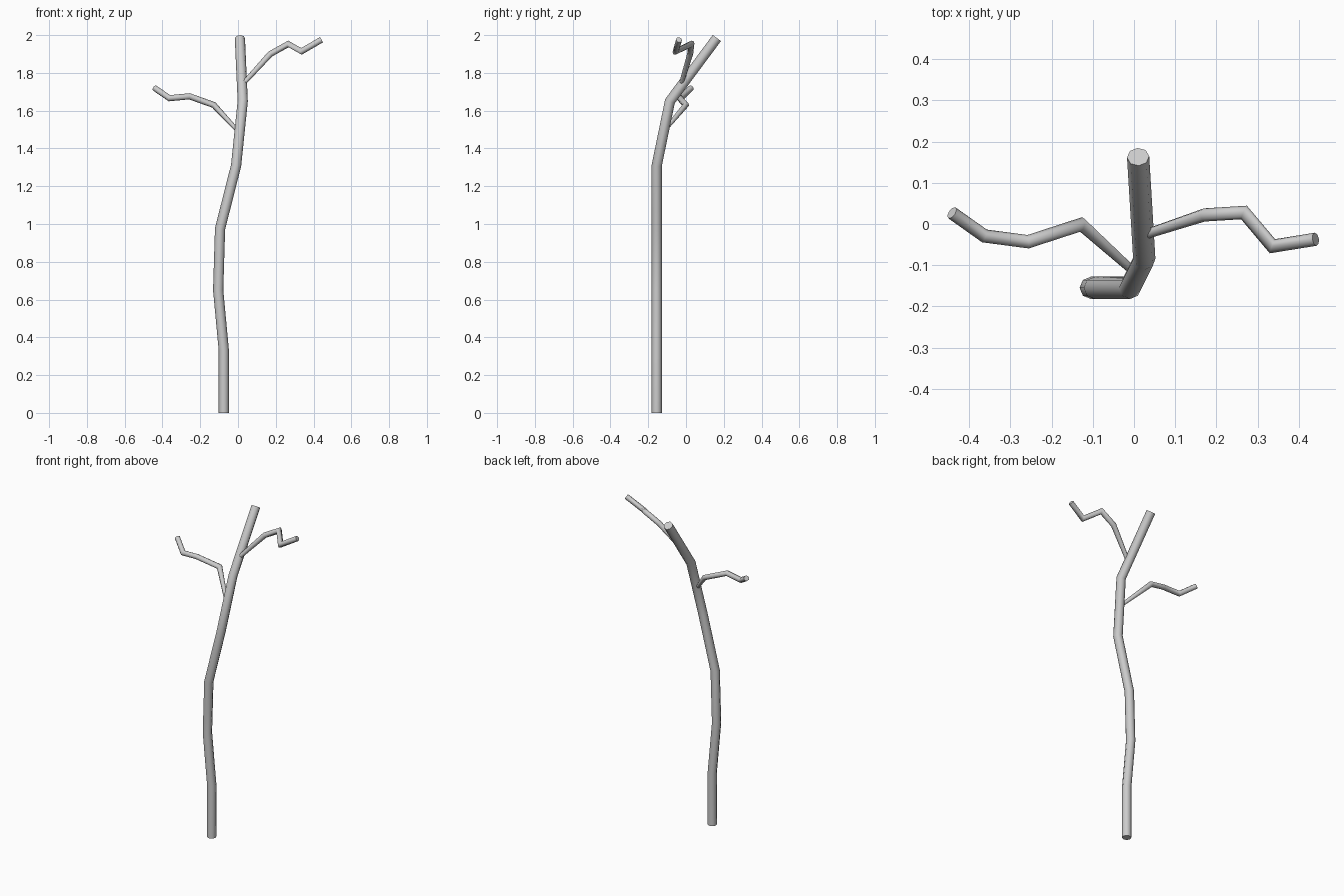
import bpy, bmesh, math
from mathutils import Vector

if "Cube" in bpy.data.objects:
    bpy.data.objects.remove(bpy.data.objects["Cube"])


def tube(name, points, radius, start_scale=1.0, sides=8):
    """Mitred tube of constant width swept along a polyline, capped at both ends."""
    pts = [Vector(p) for p in points]
    dirs = [(b - a).normalized() for a, b in zip(pts, pts[1:])]
    # First ring, square to the first segment
    u = Vector((0, 1, 0)).cross(dirs[0]).normalized()
    w = dirs[0].cross(u)
    angles = [2 * math.pi * i / sides for i in range(sides)]
    ring = [pts[0] + radius * (math.cos(a) * u + math.sin(a) * w) for a in angles]
    bm = bmesh.new()
    rows = [[bm.verts.new(pts[0] + (c - pts[0]) * start_scale) for c in ring]]
    # Slide each ring along its segment onto the next mitre plane
    for i, d in enumerate(dirs):
        p = pts[i + 1]
        n = (d + dirs[i + 1]).normalized() if i + 1 < len(dirs) else d
        ring = [c + d * ((p - c).dot(n) / d.dot(n)) for c in ring]
        rows.append([bm.verts.new(c) for c in ring])
    for a, b in zip(rows, rows[1:]):
        for k in range(sides):
            j = (k + 1) % sides
            bm.faces.new((a[k], a[j], b[j], b[k])).smooth = True
    for row in (rows[0], rows[-1]):
        bm.faces.new(row)
        for k, v in enumerate(row):
            bm.edges.get((v, row[(k + 1) % sides])).smooth = False
    bmesh.ops.recalc_face_normals(bm, faces=bm.faces)
    mesh = bpy.data.meshes.new(name)
    bm.to_mesh(mesh)
    bm.free()
    obj = bpy.data.objects.new(name, mesh)
    bpy.context.collection.objects.link(obj)
    return obj


# Main stem
tube("trunk", [(-0.075, -0.155, 0), (-0.075, -0.155, 0.33), (-0.105, -0.155, 0.65),
               (-0.095, -0.155, 0.975), (-0.01, -0.155, 1.31),
               (0.025, -0.085, 1.65), (0.01, 0.163, 1.984)], 0.027)

# Side branches, slimmer where they leave the stem
tube("left_branch", [(0.002, -0.118, 1.49), (-0.128, -0.001, 1.63), (-0.257, -0.043, 1.676),
                     (-0.363, -0.029, 1.666), (-0.442, 0.027, 1.72)], 0.016, 0.65)
tube("right_branch", [(0.025, -0.026, 1.74), (0.171, 0.022, 1.90), (0.267, 0.028, 1.953),
                      (0.336, -0.054, 1.914), (0.441, -0.037, 1.975)], 0.016, 0.75)
